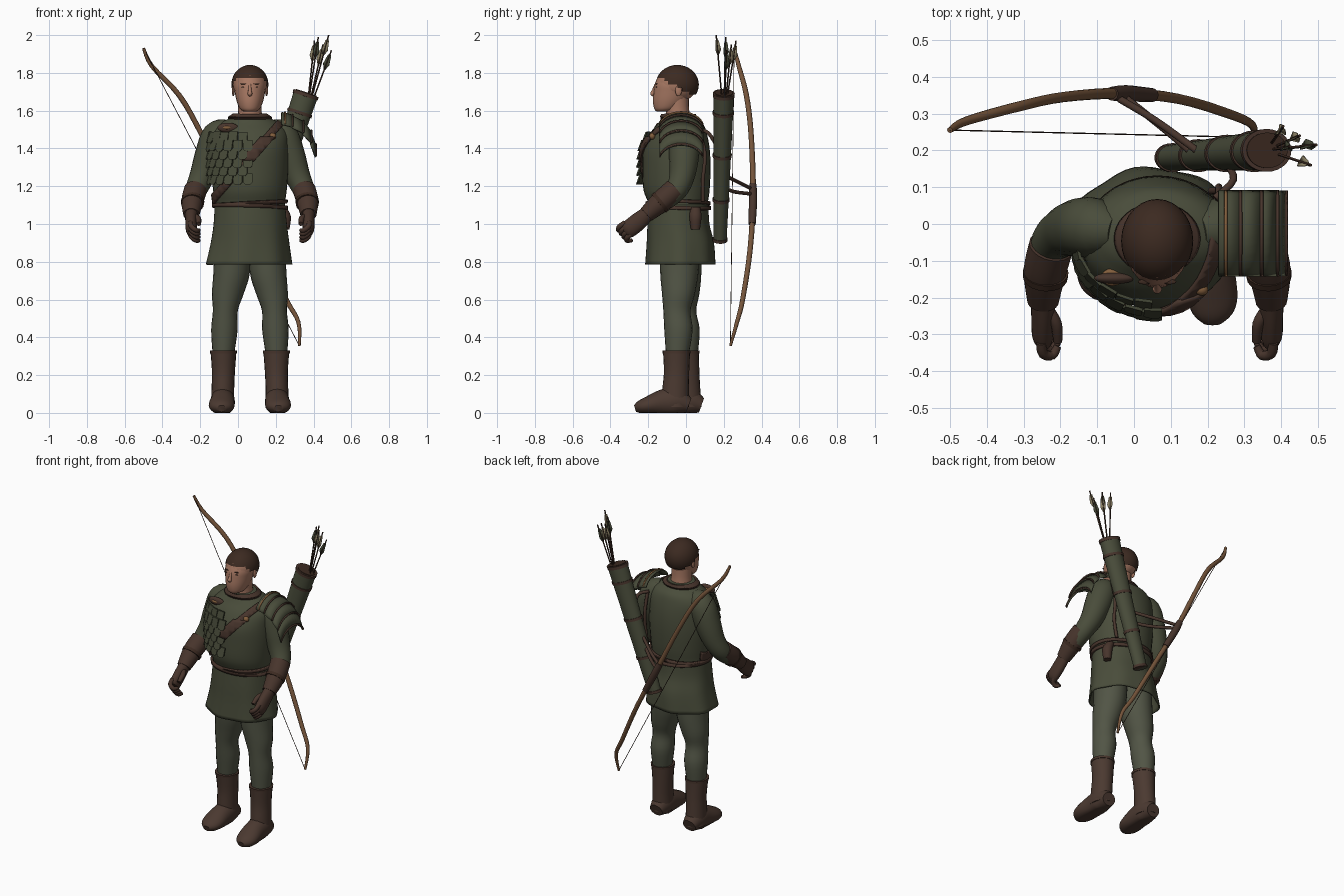
import bpy, bmesh, math
from mathutils import Vector, Matrix

old = bpy.data.objects.get("Cube")
if old:
    bpy.data.objects.remove(old)

CM = 0.01      # all measures below are in hundredths of a unit
MID = 6.3      # the body stands a little off the origin
X_AXIS, Y_AXIS, Z_AXIS = Matrix.Identity(3)


def material(name, *rgb):
    m = bpy.data.materials.new(name)
    m.use_nodes = True
    m.diffuse_color = (*rgb, 1)
    bsdf = next(n for n in m.node_tree.nodes if n.type == 'BSDF_PRINCIPLED')
    bsdf.inputs["Base Color"].default_value = (*rgb, 1)
    bsdf.inputs["Roughness"].default_value = .8
    return m


tunic_green = material("tunic green", .067, .073, .043)
trouser_green = material("trouser green", .083, .09, .06)
scale_green = material("scale green", .06, .066, .038)
leather = material("brown leather", .064, .035, .025)
boot_brown = material("boot brown", .07, .041, .03)
hair_brown = material("dark hair", .045, .023, .015)
skin = material("skin", .39, .19, .125)
wood = material("bow wood", .175, .088, .042)
feather = material("feather", .26, .22, .13)
bronze = material("bronze", .22, .11, .045)


def finish(name, bm, mat, thick=0):
    """Scale to units, make the object and shade it smooth with sharp creases."""
    bmesh.ops.recalc_face_normals(bm, faces=bm.faces)
    bmesh.ops.scale(bm, vec=(CM, CM, CM), verts=bm.verts)
    me = bpy.data.meshes.new(name)
    bm.to_mesh(me)
    bm.free()
    me.materials.append(mat)
    me.shade_smooth()
    me.set_sharp_from_angle(angle=math.radians(45))
    ob = bpy.data.objects.new(name, me)
    bpy.context.collection.objects.link(ob)
    if thick:
        mod = ob.modifiers.new("thickness", 'SOLIDIFY')
        mod.thickness = thick * CM
        mod.offset = 0
    return ob


def smooth(pts, n):
    """Resample a row of stations along a smooth curve."""
    ends = [pts[0], *pts, pts[-1]]
    out = []
    for row in zip(ends, ends[1:], ends[2:], ends[3:]):
        for k in range(n):
            t = k / n
            out.append(tuple(.5 * (2*q + (r-p)*t + (2*p - 5*q + 4*r - s)*t*t
                                   + (3*q - p - 3*r + s)*t**3) for p, q, r, s in zip(*row)))
    return out + [tuple(pts[-1])]


def loft_mesh(pts, flat=False, steps=4, sides=20, caps=True, wave=0):
    """Skin elliptical rings (x, y, z, radius, depth radius) along a path."""
    st = smooth([p if len(p) == 5 else (*p, p[3]) for p in pts], steps)
    cen = [Vector(s[:3]) for s in st]
    bm = bmesh.new()
    rings = []
    for i, s in enumerate(st):
        u, v = X_AXIS, Y_AXIS
        if not flat:
            t = (cen[min(i + 1, len(st) - 1)] - cen[max(i - 1, 0)]).normalized()
            v = t.cross(X_AXIS).normalized()
            u = v.cross(t)
        ring = []
        for k in range(sides):
            a = math.tau * k / sides
            f = 1 + wave * i / len(st) * math.cos(7 * a)
            ring.append(bm.verts.new(cen[i] + u * s[3] * f * math.cos(a) + v * s[4] * f * math.sin(a)))
        rings.append(ring)
    for a, b in zip(rings, rings[1:]):
        for k in range(sides):
            j = (k + 1) % sides
            bm.faces.new((a[k], a[j], b[j], b[k]))
    if caps:
        bm.faces.new(rings[0])
        bm.faces.new(rings[-1])
    return bm


def loft(name, pts, mat, thick=0, **kw):
    return finish(name, loft_mesh(pts, **kw), mat, thick)


def ball(name, at, size, mat, keep=None):
    bm = bmesh.new()
    bmesh.ops.create_uvsphere(bm, u_segments=28, v_segments=18, radius=1)
    bmesh.ops.transform(bm, matrix=Matrix.Translation(at) @ Matrix.Diagonal((*size, 1)), verts=bm.verts)
    if keep:
        bad = [f for f in bm.faces if not keep(f.calc_center_median())]
        bmesh.ops.delete(bm, geom=bad, context='FACES')
    return finish(name, bm, mat)


# Tunic body and skirt
torso = [(MID, y, z, rx, ry) for z, y, rx, ry in (
    (104, -4, 19, 16), (110, -4, 18.5, 15.5), (118, -5, 19.5, 17.5), (130, -5, 20.5, 18),
    (140, -5, 20.5, 17.5), (148, -4, 20, 15), (153, -3, 16, 12), (156, -4, 11, 9), (158, -4, 8, 8))]
loft("tunic_body", torso, tunic_green, flat=True, sides=32)
loft("tunic_skirt", [(MID, -4, 110, 18.3, 15.5), (MID, -4, 100, 19, 16), (6, -3, 90, 20.4, 17.3),
                     (5.3, -3, 78.5, 22.5, 18)], tunic_green, thick=.8, flat=True, sides=56, caps=False, wave=.03)


def band(name, at, normal, width, grow, mat, clips=()):
    """Strap cut from a slightly larger torso by planes; the side they face is removed."""
    bm = loft_mesh([(x, y, z, rx + grow, ry + grow) for x, y, z, rx, ry in torso],
                   flat=True, sides=40, caps=False)
    at, n = Vector(at), Vector(normal).normalized()
    for co, no in ((at + n * width / 2, n), (at - n * width / 2, -n), *clips):
        bmesh.ops.bisect_plane(bm, geom=bm.verts[:] + bm.edges[:] + bm.faces[:], clear_outer=True,
                               plane_co=co, plane_no=no)
    return finish(name, bm, mat, thick=1.2)


front_half = ((0, 2, 0), Y_AXIS)
slant = (42, 0, -37)
strap_at = (6, 0, 135)
band("belt_lower", (MID, 0, 109), (.03, .04, 1), 2, 1, leather)
band("belt_upper", (MID, 0, 111), (-.05, 0, 1), 1.8, .8, leather)
band("collar", (MID, 0, 157), Z_AXIS, 2, .6, leather)
band("chest_strap", strap_at, slant, 4, .8, leather, [front_half])
band("strap_pad", strap_at, slant, 6, 1.6, leather, [front_half, ((0, 0, 146), Z_AXIS), ((0, 0, 133), -Z_AXIS)])


def on_torso(angle, z, out=0):
    """Point and outward direction on the tunic surface."""
    x, y, _, rx, ry = min(smooth(torso, 8), key=lambda s: abs(s[2] - z))
    c, s = math.cos(angle), math.sin(angle)
    n = Vector((c / rx, s / ry, 0)).normalized()
    return Vector((x + rx * c, y + ry * s, z)) + n * out, n


# Overlapping chest scales
bm = bmesh.new()
outline = [(-2.4, 3), (2.4, 3), (2.5, -2), (1.4, -3.2), (-1.4, -3.2), (-2.5, -2)]
for row in range(6):
    for col in range(6):
        a = math.radians(-170 + 14 * col + 7 * (row % 2))
        p, n = on_torso(a, 146 - 4.4 * row, 2)
        across = Vector((-n.y, n.x, 0))
        up = (Z_AXIS - n * (.25 + .1 * (col % 2))).normalized()
        front = [bm.verts.new(p + across * u + up * v + n * .4) for u, v in outline]
        back = [bm.verts.new(p + across * u + up * v - n * .4) for u, v in outline]
        bm.faces.new(front)
        bm.faces.new(back[::-1])
        for k in range(len(outline)):
            j = k - 1
            bm.faces.new((front[j], front[k], back[k], back[j]))
finish("chest_scales", bm, scale_green)

# Shoulder brooch and strap buckle
for name, deg, z, size, mat in (("brooch_leather", -128, 151, (5.5, 1.6, 2.6), leather),
                                ("brooch_stone", -130, 151, (3, 2.4, 1.3), bronze),
                                ("strap_buckle", -55, 146.5, (1.8, 1.6, 1.8), bronze)):
    p, n = on_torso(math.radians(deg), z, .8)
    ball(name, p, size, mat)

# Head
ball("skull", (MID, -5, 174), (9, 11, 9.6), skin)
loft("face", [(MID, y, z, rx, ry) for z, y, rx, ry in (
    (159.5, -12, 3, 3.5), (161, -10.5, 5.3, 6.3), (165, -8.5, 7, 9), (170, -7, 8.1, 10.2),
    (174, -6, 8.6, 10.6), (179, -5.5, 7.5, 9))], skin, flat=True)
loft("neck", [(MID, -4, 153, 7), (MID, -4.5, 160, 6.2), (MID, -5, 168, 6.5)], skin)
ball("hair", (MID, -4.6, 173.8), (9.8, 11.4, 10.4), hair_brown,
     keep=lambda c: c.z - 172.8 + (c.y + 4.6) * .5 > 0)
loft("nose", [(MID, -16, 174, .7), (MID, -17.3, 170.5, .9), (MID, -17.7, 169, 1.3), (MID, -16.5, 168.2, .8)],
     skin, sides=10)
ball("lips", (MID, -16.4, 165), (2.3, .8, .6), skin)
for side, tag in ((1, "left"), (-1, "right")):
    ball(tag + "_ear", (MID + side * 8.8, -4, 170.5), (.8, 1.7, 2.8), skin)
    ball(tag + "_eye", (MID + side * 3.3, -15.6, 172.5), (1.1, .5, .4), hair_brown)
    ball(tag + "_brow", (MID + side * 3.4, -15.7, 174.2), (1.8, .7, .3), hair_brown)

# Limbs, built from offsets to the body's middle
for side, tag, back in ((1, "left", 0), (-1, "right", 7)):
    def limb(name, pts, mat, **kw):
        moved = [(MID + side * p[0], p[1] + back * max(0, 95 - p[2]) / 95, *p[2:]) for p in pts]
        return loft(tag + "_" + name, moved, mat, **kw)

    limb("leg", [(9, -3, 96, 9.5, 11), (9.6, -3.5, 75, 9.7, 10.2), (11.7, -4, 63, 8.4, 8.7), (13, -4.8, 54, 6.6, 7.2),
                 (13.5, -4, 44, 7, 7.5), (14, -4.5, 32, 5.8, 6.2)], trouser_green, flat=True)
    limb("boot_shaft", [(14, -5, 33, 6.9, 7.2), (14, -5, 22, 6.1, 6.7), (14.3, -5.5, 13, 6, 7),
                        (14.5, -6, 3, 6.2, 7.5)], boot_brown, flat=True)
    limb("boot_cuff", [(14, -5, 33, 7.2, 7.5), (14, -5, 31.5, 7.1, 7.4)], leather, flat=True)
    foot = limb("boot_foot", [(14.4, 1.5, 4, 4.5, 4), (14.4, -5, 6, 6.3, 7.5), (14.5, -12, 5.5, 6.5, 7),
                              (15, -20, 4, 6.8, 4.8), (15, -24.5, 3, 5.3, 3.4), (15, -27, 2.3, 2.4, 1.8)], boot_brown)
    for v in foot.data.vertices:
        v.co.z = max(v.co.z, 0)

    limb("sleeve", [(11, -2, 151, 5), (17, -1, 147, 8), (21, -1, 137, 8), (25, -2, 126, 6.8),
                    (28.5, -5, 118, 5.8), (30, -11, 112, 4.8)], tunic_green)
    limb("bracer", [(28.8, -6, 118, 6.1), (30.5, -13, 112, 5.8), (31, -21, 105, 4.3)], leather)
    limb("bracer_tie", [(30.3, -13, 112, 6.2), (30.4, -14.5, 110.8, 6.1)], hair_brown)
    limb("glove", [(31, -20, 106, 3.4, 3.8), (31, -25, 101.5, 3.2, 4.7), (31, -30, 97.5, 3, 4.7),
                   (30.5, -32, 96, 2, 4)], leather)
    for i in range(4):
        w = (i - 1.5) * 2.4
        y, z = -30 - .6 * w, 98 + .75 * w
        limb("finger_%d" % i, [(31.5, y, z, 1.4), (31, y - 3, z - 2, 1.4), (28.5, y - 3.5, z - 4, 1.3),
                               (27, y - 1, z - 4, 1)], leather, sides=10)
    limb("thumb", [(30, -23, 104, 1.7), (27.5, -27, 103, 1.6), (27, -32, 100, 1.2)], leather, sides=10)

# Layered shoulder guard on the left arm
edge = [(22, 158), (28, 156.5), (34, 153.5), (38.5, 148.5), (41, 141.5)]


def guard(name, ends, mat, lift):
    bm = bmesh.new()
    rows = []
    for x, z in ends:
        row = []
        for k in range(13):
            a = math.radians(-72 + 12 * k)
            row.append(bm.verts.new((x + lift, -2.5 + 12 * math.sin(a), z + lift - 9 * (1 - math.cos(a)))))
        rows.append(row)
    for k in range(12):
        bm.faces.new((rows[0][k], rows[0][k + 1], rows[1][k + 1], rows[1][k]))
    return finish(name, bm, mat, thick=.9)


for i, (a, b) in enumerate(zip(edge, edge[1:])):
    near = Vector(a).lerp(Vector(b), .87)
    guard("shoulder_plate_%d" % i, (a, b), tunic_green, .9 - .3 * i)
    guard("shoulder_trim_%d" % i, (near, b), leather, 1.3 - .3 * i)
guard("shoulder_edging", ((23, 157.8), (23.8, 157.6)), bronze, 1.5)

# Quiver on the back
low, high = Vector((10, 18, 91)), Vector((36, 20, 169))


def quiver_ring(name, start, end, grow, mat):
    pts = []
    for t in (start, end):
        r = 4.2 + 2.4 * t + grow
        pts.append((*low.lerp(high, t), r, r * .83))
    return loft(name, pts, mat, sides=28)


quiver_ring("quiver", 0, 1, 0, tunic_green)
for i, t in enumerate((0, .27, .57, .86)):
    quiver_ring("quiver_band_%d" % i, t, t + .02, .5, leather)
quiver_ring("quiver_rim", .98, 1.003, .4, leather)
quiver_ring("quiver_mouth", .99, 1.008, -.8, hair_brown)

# Arrows with three vanes each
for i, tip in enumerate([(40.5, 26.5, 197), (42.5, 21, 199), (48, 16, 200), (49.5, 21.5, 192), (45, 24, 195)]):
    tip = Vector(tip)
    root = high.lerp(tip, .1) - Vector((0, 0, 12))
    axis = (tip - root).normalized()
    loft("arrow_shaft_%d" % i, [(*root, .4), (*tip, .4)], hair_brown, sides=8)
    bm = bmesh.new()
    side = axis.cross(X_AXIS).normalized()
    for k in range(3):
        out = Matrix.Rotation(math.tau * k / 3, 3, axis) @ side
        bm.faces.new([bm.verts.new(tip - axis * d + out * w) for d, w in ((2, 0), (3, 1), (8, 1.9), (12, 0))])
    finish("arrow_vanes_%d" % i, bm, scale_green if i % 2 else feather, thick=.3)

# Bow, grip and string
bow = [(-50, 25.5, 193, .8), (-45.5, 28, 183.5, 1.2), (-31, 32, 168, 1.4), (-19, 34.5, 147, 1.4),
       (-3, 35.5, 115, 1.5), (12, 34, 87, 1.4), (25.5, 30, 60, 1.3), (32, 27, 48, 1.1), (32.5, 23.5, 35.5, .7)]
loft("bow", bow, wood, sides=12)
loft("bow_grip", [(-6, 35.4, 121, 1.9), (-2, 35.5, 113, 2.2), (5, 35, 100, 1.9)], leather, sides=12)
loft("bow_string", [(*bow[0][:3], .2), (*bow[-1][:3], .2)], hair_brown, sides=6)

# Carrying straps and belt pouch
for name, pts in (("bow_strap_upper", [(-4, 34, 119), (6, 28, 122), (17, 20, 126)]),
                  ("bow_strap_lower", [(-2, 34, 116), (8, 26, 117), (15, 20, 119)]),
                  ("quiver_strap", [(22, 7, 150), (27, 12, 148), (25, 17, 140)]),
                  ("side_strap", [(23, 7, 150), (23, 10, 137), (23, 9, 124), (21, 9, 112)])):
    loft(name, [(*p, 1) for p in pts], leather, sides=10)
loft("belt_pouch", [(23, 5, 109, 2.5, 2.5), (25, 5, 104, 3, 3.2), (25, 5, 97, 2.2, 2.4)], leather, flat=True)
